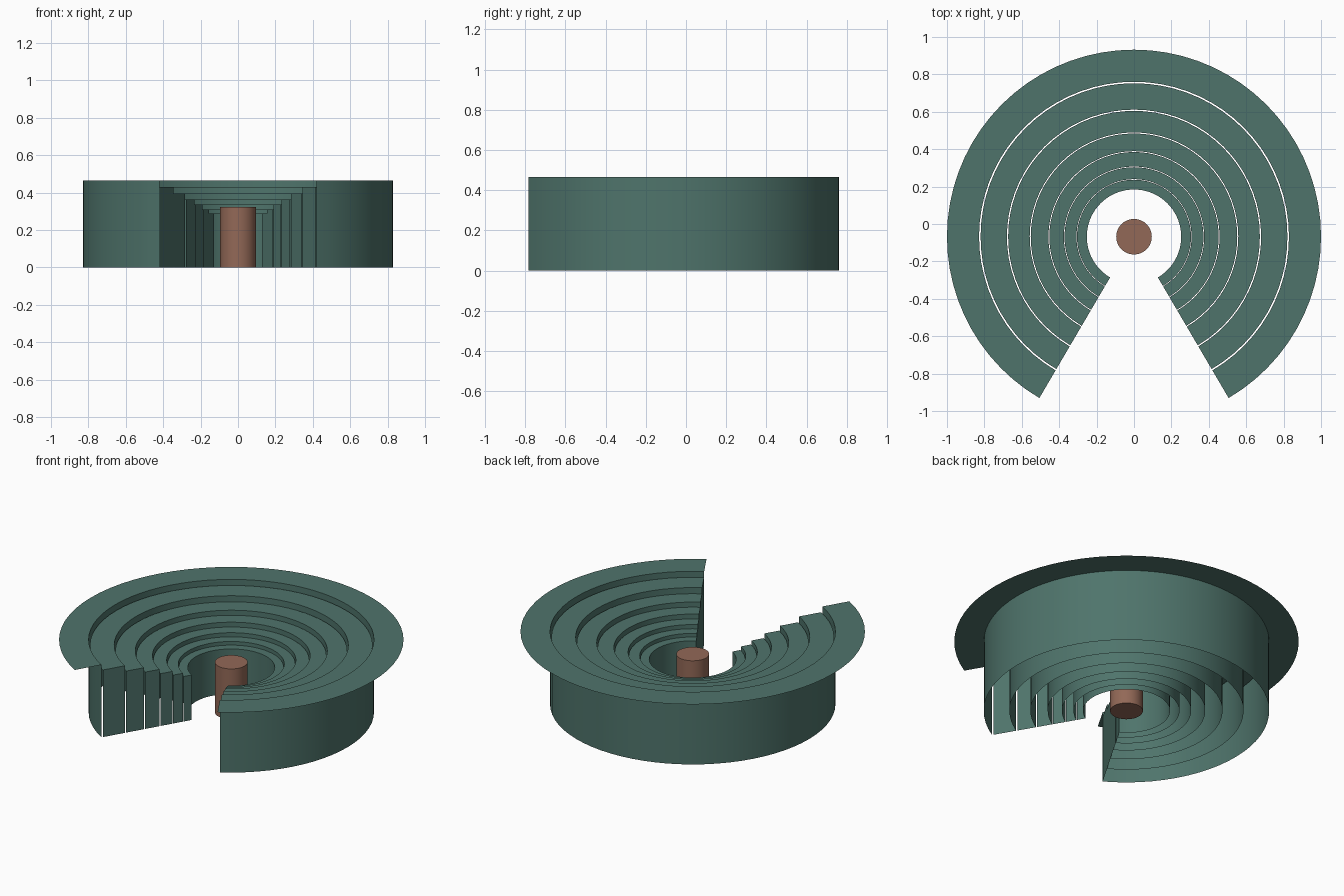
import bpy, bmesh, math

if "Cube" in bpy.data.objects:
    bpy.data.objects.remove(bpy.data.objects["Cube"])

CY = -0.068                      # ring centre on y
HALF_GAP = math.radians(30.4)    # half of the front opening
SEGS = 60
RINGS = 7
RATIO = 4 ** (1 / RINGS)         # each ring shrinks by this factor
TOPS = [0.465, 0.43, 0.394, 0.364, 0.335, 0.31, 0.288]


def material(name, rgb):
    m = bpy.data.materials.new(name)
    m.diffuse_color = (*rgb, 1)
    m.use_nodes = True
    m.node_tree.nodes["Principled BSDF"].inputs["Base Color"].default_value = m.diffuse_color
    return m


def finish(name, bm, mat):
    me = bpy.data.meshes.new(name)
    bm.to_mesh(me)
    bm.free()
    ob = bpy.data.objects.new(name, me)
    bpy.context.collection.objects.link(ob)
    ob.location.y = CY
    me.materials.append(mat)
    bpy.ops.object.select_all(action='DESELECT')
    ob.select_set(True)
    bpy.context.view_layer.objects.active = ob
    bpy.ops.object.shade_smooth_by_angle(angle=math.radians(30))


green = material("dark green", (0.078, 0.175, 0.148))
brown = material("clay brown", (0.29, 0.14, 0.095))


# One tier: a thin horizontal tread plus the riser below its inner edge
def tier(name, r_in, r_out, top, capped):
    bm = bmesh.new()
    rows = []
    for i in range(SEGS + 1):
        a = -math.pi / 2 + HALF_GAP + (2 * math.pi - 2 * HALF_GAP) * i / SEGS
        c, s = math.cos(a), math.sin(a)
        rows.append([bm.verts.new((r * c, r * s, z))
                     for r, z in ((r_in, 0), (r_in, top), (r_out, top))])
    for p, q in zip(rows, rows[1:]):
        for k in range(2):
            bm.faces.new((p[k], p[k + 1], q[k + 1], q[k]))
    # End panels at the opening
    if capped:
        for row in (rows[0], rows[-1]):
            x, y, _ = row[2].co
            foot = bm.verts.new((x, y, 0))
            loop = (row[0], foot, row[2], row[1])
            bm.faces.new(loop if row is rows[0] else loop[::-1])
    # Treads face up, risers face the centre, end panels face the opening
    bm.normal_update()
    for f in bm.faces:
        n, m = f.normal, f.calc_center_median()
        if abs(n.z) > 0.5:
            flip = n.z < 0
        elif all(abs(math.hypot(v.co.x, v.co.y) - r_in) < 1e-4 for v in f.verts):
            flip = n.x * m.x + n.y * m.y > 0
        else:
            flip = n.x * m.x > 0
        if flip:
            f.normal_flip()
    finish(name, bm, green)


for i in range(RINGS):
    outer = RATIO ** -i
    tier(f"seating_tier_{i + 1}", outer / RATIO * 1.01, outer, TOPS[i], i > 0)

# Central pedestal
bm = bmesh.new()
H = 0.322
bmesh.ops.create_cone(bm, cap_ends=True, segments=48, radius1=0.095,
                      radius2=0.095, depth=H)
bmesh.ops.translate(bm, verts=bm.verts, vec=(0, 0, H / 2))
finish("centre_pedestal", bm, brown)
